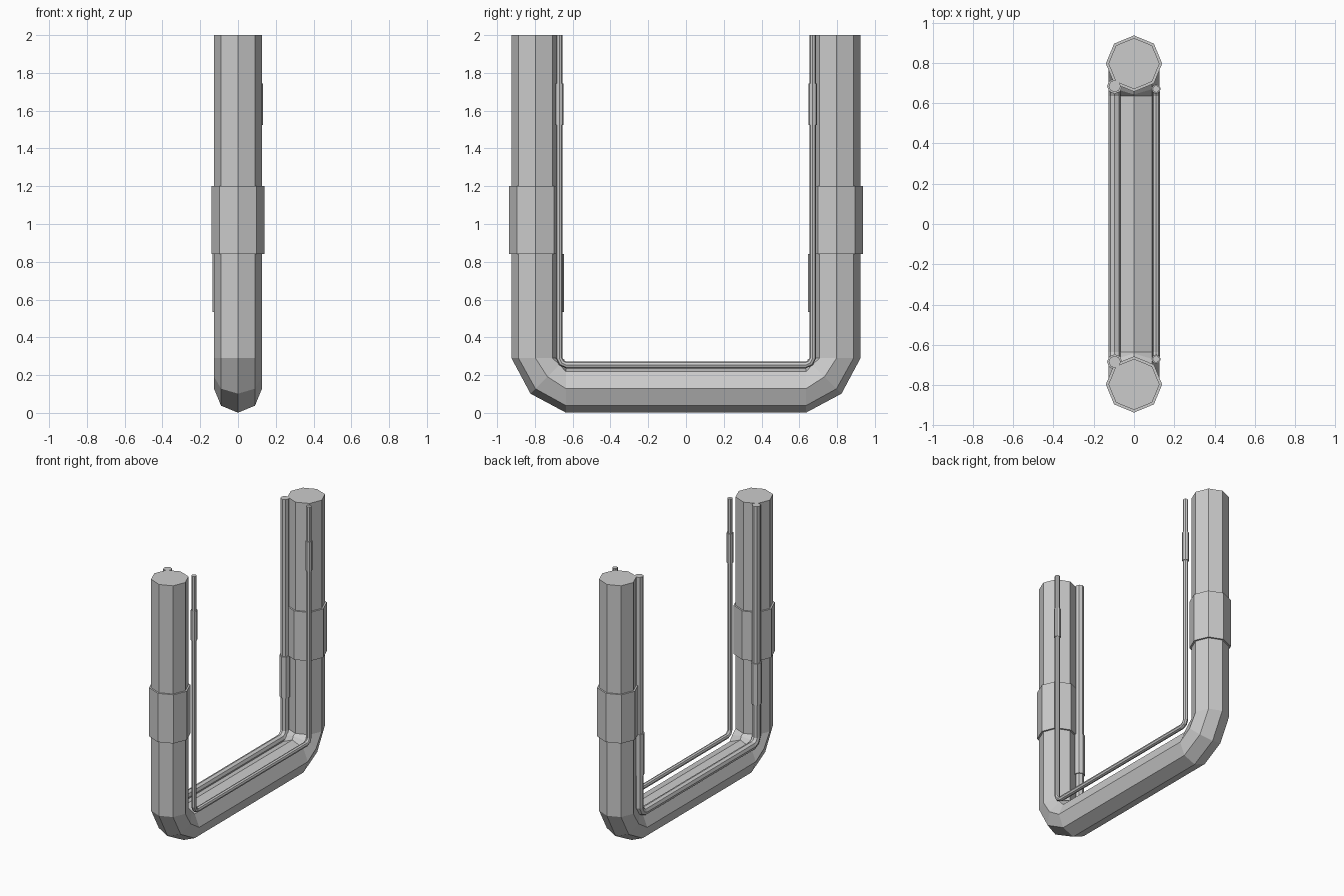
import bpy, bmesh, math
from mathutils import Vector

if "Cube" in bpy.data.objects:
    bpy.data.objects.remove(bpy.data.objects["Cube"])

SIDES = 8
BEND_Y, BEND_Z, TOP = 0.635, 0.29, 2.0


def sweep(name, path, r):
    # path: (centre, normal in the YZ plane); rings joined into a capped tube
    bm = bmesh.new()
    rings = []
    for c, n in path:
        ring = []
        for i in range(SIDES):
            a = 2 * math.pi * i / SIDES
            ring.append(bm.verts.new(c + Vector((1, 0, 0)) * r * math.cos(a) + n * r * math.sin(a)))
        rings.append(ring)
    for a, b in zip(rings, rings[1:]):
        for i in range(SIDES):
            j = (i + 1) % SIDES
            bm.faces.new((a[i], a[j], b[j], b[i]))
    bm.faces.new(rings[0])
    bm.faces.new(rings[-1])
    bmesh.ops.recalc_face_normals(bm, faces=bm.faces)
    mesh = bpy.data.meshes.new(name)
    bm.to_mesh(mesh)
    bm.free()
    ob = bpy.data.objects.new(name, mesh)
    bpy.context.collection.objects.link(ob)


def u_pipe(name, x, bend, r, mid):
    # half path from the top of one leg to the floor run, then mirrored
    k = bend * mid * math.sqrt(0.5)
    s = math.sqrt(0.5)
    half = [
        (BEND_Y + bend, TOP, 1, 0),
        (BEND_Y + bend, BEND_Z, 1, 0),
        (BEND_Y + k, BEND_Z - k, s, -s),
        (BEND_Y, BEND_Z - bend, 0, -1),
    ]
    pts = half + [(-y, z, -ny, nz) for y, z, ny, nz in reversed(half)]
    sweep(name, [(Vector((x, y, z)), Vector((0, ny, nz))) for y, z, ny, nz in pts], r)


def sleeves(name, x, y, r, z0, z1):
    for side, s in (("front", -1), ("back", 1)):
        n = Vector((0, s, 0))
        sweep(f"{name}_{side}", [(Vector((x, s * y, z)), n) for z in (z0, z1)], r)


# name, x, bend radius, pipe radius, bend mid ratio, sleeve radius, sleeve z range
for name, x, bend, r, mid, sr, z0, z1 in (
    ("main_pipe", 0.0, 0.162, 0.127, 0.86, 0.14, 0.84, 1.2),
    ("medium_pipe", -0.096, 0.05, 0.03, 0.95, 0.038, 0.535, 0.84),
    ("thin_pipe", 0.11, 0.036, 0.018, 0.95, 0.023, 1.525, 1.745),
):
    u_pipe(name, x, bend, r, mid)
    sleeves(name + "_sleeve", x, BEND_Y + bend, sr, z0, z1)
